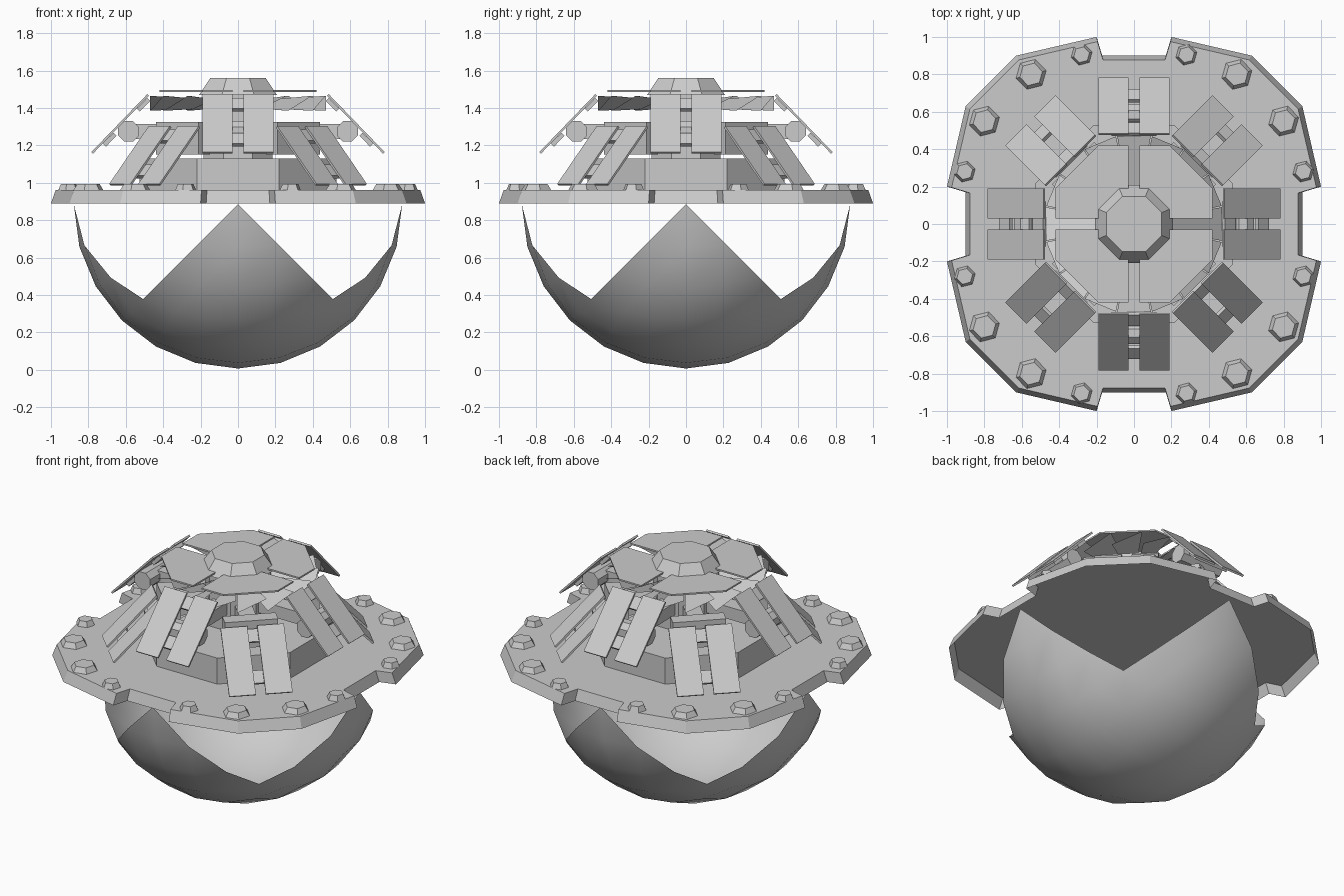
import bpy, bmesh, math
from math import sin, cos, tan, radians, pi
from mathutils import Matrix, Vector

if "Cube" in bpy.data.objects:
    bpy.data.objects.remove(bpy.data.objects["Cube"])

grey = bpy.data.materials.new("light_grey")
grey.diffuse_color = (0.6, 0.6, 0.6, 1)
grey.use_nodes = True
grey.node_tree.nodes["Principled BSDF"].inputs["Base Color"].default_value = grey.diffuse_color


def finish(name, bm, smooth=False):
    bmesh.ops.remove_doubles(bm, verts=bm.verts, dist=1e-5)
    bmesh.ops.recalc_face_normals(bm, faces=bm.faces)
    me = bpy.data.meshes.new(name)
    bm.to_mesh(me)
    bm.free()
    for p in me.polygons:
        p.use_smooth = smooth
    me.materials.append(grey)
    ob = bpy.data.objects.new(name, me)
    bpy.context.collection.objects.link(ob)
    return ob


def loft(bm, low, high, z0, z1, bottom=True, top=True):
    """Join two matching outlines with side walls and caps."""
    a = [bm.verts.new((x, y, z0)) for x, y in low]
    b = [bm.verts.new((x, y, z1)) for x, y in high]
    n = len(a)
    for i in range(n):
        j = (i + 1) % n
        bm.faces.new((a[i], a[j], b[j], b[i]))
    if bottom:
        bm.faces.new(a[::-1])
    if top:
        bm.faces.new(b)


def ngon(r, n, cx=0, cy=0, turn=0.0):
    return [(cx + r * cos(turn + 2 * pi * i / n), cy + r * sin(turn + 2 * pi * i / n))
            for i in range(n)]


def box(bm, lo, hi, m=Matrix()):
    c = [(a + b) / 2 for a, b in zip(lo, hi)]
    s = [b - a for a, b in zip(lo, hi)]
    bmesh.ops.create_cube(bm, size=1, matrix=m @ Matrix.Translation(c) @ Matrix.Diagonal((*s, 1)))


def spin(deg):
    return Matrix.Rotation(radians(deg), 4, 'Z')


# Base plate: notched outline, open underneath
corner = [(0.9, 0.17), (1.0, 0.2), (0.9, 0.63), (0.63, 0.9), (0.2, 1.0), (0.17, 0.9)]
outline = [tuple((spin(90 * k) @ Vector((x, y, 0))).xy) for k in range(4) for x, y in corner]
bm = bmesh.new()
loft(bm, outline, [(x * 0.975, y * 0.975) for x, y in outline], 0.89, 0.96, bottom=False)
finish("base_plate", bm)

# Bolts around the rim
bm = bmesh.new()
for sx in (1, -1):
    for sy in (1, -1):
        for x, y, r in ((0.55, 0.8, 0.083), (0.8, 0.55, 0.083), (0.28, 0.905, 0.058), (0.905, 0.28, 0.058)):
            loft(bm, ngon(r, 6, sx * x, sy * y, 0.25), ngon(r * 0.75, 6, sx * x, sy * y, 0.25), 0.96, 0.993)
finish("rim_bolts", bm)

# Bowl: lower part of a sphere with four pointed petals
bm = bmesh.new()
R, ZC = 0.878, 0.885


def ball(x, y, z):
    return bm.verts.new(Vector((0, 0, ZC)) + R * Vector((x, y, z)).normalized())


T = [tan(radians(15 * i)) for i in range(-3, 4)]
for i in range(6):
    for j in range(6):
        bm.faces.new([ball(T[i + u], T[j + v], -1) for u, v in ((0, 0), (0, 1), (1, 1), (1, 0))])
for k in range(4):
    m = spin(90 * k)
    for row in range(3):
        for c in range(-row - 1, row + 1):
            cell = [(c, row + 1), (c + 1, row + 1), (c + 1, row), (c, row)]
            cell = [(a, b) for a, b in cell if abs(a) <= b]
            bm.faces.new([ball(*(m @ Vector((tan(radians(15 * a)), -1, -tan(radians(15 * b))))))
                          for a, b in cell])
bowl = finish("petal_bowl", bm, True)

# Octagonal drum and central column
bm = bmesh.new()
loft(bm, ngon(0.57, 8, turn=pi / 8), ngon(0.57, 8, turn=pi / 8), 0.96, 1.13)
finish("drum", bm)
bm = bmesh.new()
loft(bm, ngon(0.2, 8, turn=pi / 8), ngon(0.2, 8, turn=pi / 8), 1.13, 1.49)
finish("column", bm)

# Sloping panel pairs: high ones on the axes, low ones on the diagonals
panels, bars, arms = bmesh.new(), bmesh.new(), bmesh.new()
slope = Matrix.Rotation(radians(46), 4, 'Y')
for k in range(8):
    high = k % 2 == 0
    m = spin(45 * k)
    t = m @ Matrix.Translation((0.63, 0, 1.315 if high else 1.145)) @ slope
    for s in (-1, 1):
        box(panels, (-0.215, 0.11 * s - 0.08, -0.006), (0.215, 0.11 * s + 0.08, 0.006), t)
    for u in (-0.16, 0.1):
        box(bars, (u - 0.04, -0.12, -0.03), (u + 0.04, 0.12, -0.007), t)
    if high:
        # arm ending in an eight-sided roller
        box(arms, (0.1, -0.05, 1.235), (0.56, 0.05, 1.315), m)
        bmesh.ops.create_cone(arms, cap_ends=True, segments=8, radius1=0.06, radius2=0.06, depth=0.3,
                              matrix=m @ Matrix.Translation((0.585, 0, 1.275))
                              @ Matrix.Rotation(pi / 2, 4, 'X') @ Matrix.Rotation(pi / 8, 4, 'Z'))
    else:
        box(arms, (0.1, -0.05, 1.2), (0.42, 0.05, 1.3), m)
        box(arms, (0.37, -0.16, 1.15), (0.46, 0.16, 1.325), m)
finish("sloping_panels", panels)
finish("panel_bars", bars)
finish("support_arms", arms)

# Fan of tilted blades under the roof
bm = bmesh.new()
for k in range(16):
    m = spin(22.5 * k)
    pts = [(0.15, -0.03, 1.40), (0.47, -0.09, 1.385), (0.47, 0.09, 1.465), (0.15, 0.03, 1.44)]
    bm.faces.new([bm.verts.new(m @ Vector(p)) for p in pts])
finish("fan_blades", bm)

# Roof of four thin plates with gaps along the axes
bm = bmesh.new()
quarter = [(0.03, 0.03), (0.42, 0.03), (0.42, 0.19), (0.19, 0.42), (0.03, 0.42)]
for k in range(4):
    q = [tuple((spin(90 * k) @ Vector((x, y, 0))).xy) for x, y in quarter]
    loft(bm, q, q, 1.486, 1.496)
finish("roof_plates", bm)

# Cap
bm = bmesh.new()
loft(bm, ngon(0.225, 8, turn=pi / 8), ngon(0.16, 8, turn=pi / 8), 1.47, 1.56)
finish("cap", bm)
